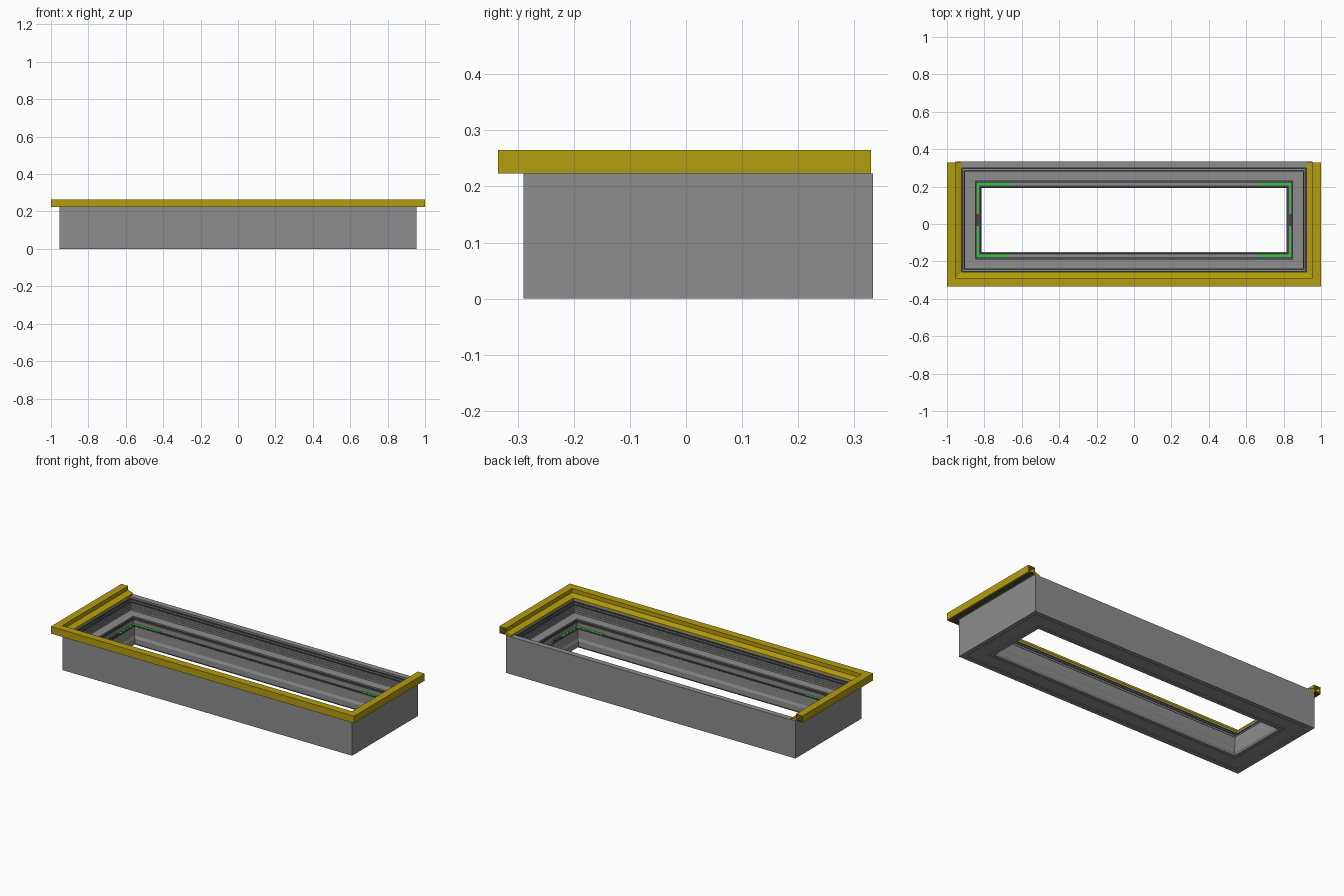
import bpy, bmesh

if "Cube" in bpy.data.objects:
    bpy.data.objects.remove(bpy.data.objects["Cube"])

# Outer footprint of the frame; every profile is (inset from this rectangle, height)
X, Y0, Y1 = 0.955, -0.29, 0.333
YC = (Y0 + Y1) / 2


def material(name, color):
    m = bpy.data.materials.new(name)
    m.diffuse_color = color
    m.use_nodes = True
    m.node_tree.nodes["Principled BSDF"].inputs["Base Color"].default_value = m.diffuse_color
    return m


YELLOW = material("yellow_trim", (0.45, 0.34, 0.004, 1))
GREEN = material("green_clip", (0.03, 0.6, 0.05, 1))
DARK = material("dark_rubber", (0.07, 0.07, 0.07, 1))
GREY = material("grey_frame", (0.27, 0.27, 0.27, 1))


def finish(name, bm, mat):
    bmesh.ops.recalc_face_normals(bm, faces=bm.faces)
    me = bpy.data.meshes.new(name)
    bm.to_mesh(me)
    bm.free()
    ob = bpy.data.objects.new(name, me)
    bpy.context.collection.objects.link(ob)
    if mat:
        me.materials.append(mat)
    return ob


def sweep(name, profile, mat=None, open_back=None):
    """Mitred sweep of a closed profile round the rectangle, or a U ending at open_back."""
    bm = bmesh.new()
    stations = [[], [], [], []]
    for d, z in profile:
        back = Y1 - d if open_back is None else open_back
        corners = ((-X + d, back), (-X + d, Y0 + d), (X - d, Y0 + d), (X - d, back))
        for s, (x, y) in zip(stations, corners):
            s.append(bm.verts.new((x, y, z)))
    n = len(profile)
    for i in range(4 if open_back is None else 3):
        a, b = stations[i], stations[(i + 1) % 4]
        for j in range(n):
            k = (j + 1) % n
            bm.faces.new((a[j], a[k], b[k], b[j]))
    if open_back is not None:
        bm.faces.new(stations[0])
        bm.faces.new(stations[3])
    return finish(name, bm, mat)


def boxes(name, items, mat):
    """One object from several boxes given as (centre, size)."""
    bm = bmesh.new()
    for c, s in items:
        vs = bmesh.ops.create_cube(bm, size=1)["verts"]
        bmesh.ops.scale(bm, vec=s, verts=vs)
        bmesh.ops.translate(bm, vec=c, verts=vs)
    return finish(name, bm, mat)


# Main frame: outer wall, stepped rebates inside, shallow channel underneath
sweep("frame", [
    (0, 0), (0, 0.223), (0.033, 0.223), (0.033, 0.205), (0.040, 0.205),
    (0.040, 0.195), (0.050, 0.195), (0.050, 0.152), (0.104, 0.152),
    (0.104, 0.135), (0.112, 0.135), (0.112, 0.108), (0.134, 0.108),
    (0.134, 0.055), (0.140, 0.040), (0.140, 0.012), (0.132, 0.0),
    (0.112, 0.0), (0.108, 0.004), (0.030, 0.004), (0.026, 0.0)], GREY)

# Rubber seals lying in the rebates
for name, d, z, w, h in (("upper_gasket", 0.034, 0.205, 0.005, 0.008),
                         ("middle_gasket", 0.043, 0.195, 0.005, 0.006),
                         ("ledge_gasket", 0.105, 0.135, 0.005, 0.010),
                         ("inner_gasket", 0.127, 0.108, 0.006, 0.006)):
    sweep(name, [(d, z), (d, z + h), (d + w, z + h), (d + w, z)], DARK)

# Fine ribs on the inside wall
for i, z in enumerate((0.163, 0.174, 0.185)):
    sweep(f"wall_rib_{i + 1}", [(0.0495, z - 0.002), (0.0495, z + 0.002),
                                (0.052, z + 0.001), (0.052, z - 0.001)], GREY)

# Yellow trim: hollow rail with a sloping inner ledge on three sides
sweep("yellow_trim", [
    (-0.045, 0.223), (-0.045, 0.265), (0, 0.265), (0, 0.241), (0.033, 0.230),
    (0.033, 0.223), (-0.006, 0.223), (-0.006, 0.258), (-0.038, 0.258),
    (-0.038, 0.223)], YELLOW, open_back=0.33)
sweep("trim_seal", [(-0.038, 0.2235), (-0.038, 0.231), (-0.006, 0.231),
                    (-0.006, 0.2235)], DARK, open_back=0.329)

# Green clips: dashed strips down the short sides, solid strips at the corners
clips, stops = [], []
d, z = 0.120, 0.111
for sx in (-1, 1):
    x = sx * (X - d)
    for i in range(13):
        y = Y0 + d + (Y1 - Y0 - 2 * d) * i / 12
        if abs(y - YC) > 0.035:
            clips.append(((x, y, z), (0.012, 0.022, 0.006)))
    for y in (Y0 + d, Y1 - d):
        clips.append(((sx * 0.75, y, z), (0.17, 0.012, 0.006)))
    stops.append(((x, YC, z + 0.002), (0.014, 0.06, 0.010)))
boxes("green_clips", clips, GREEN)
boxes("side_stops", stops, DARK)
